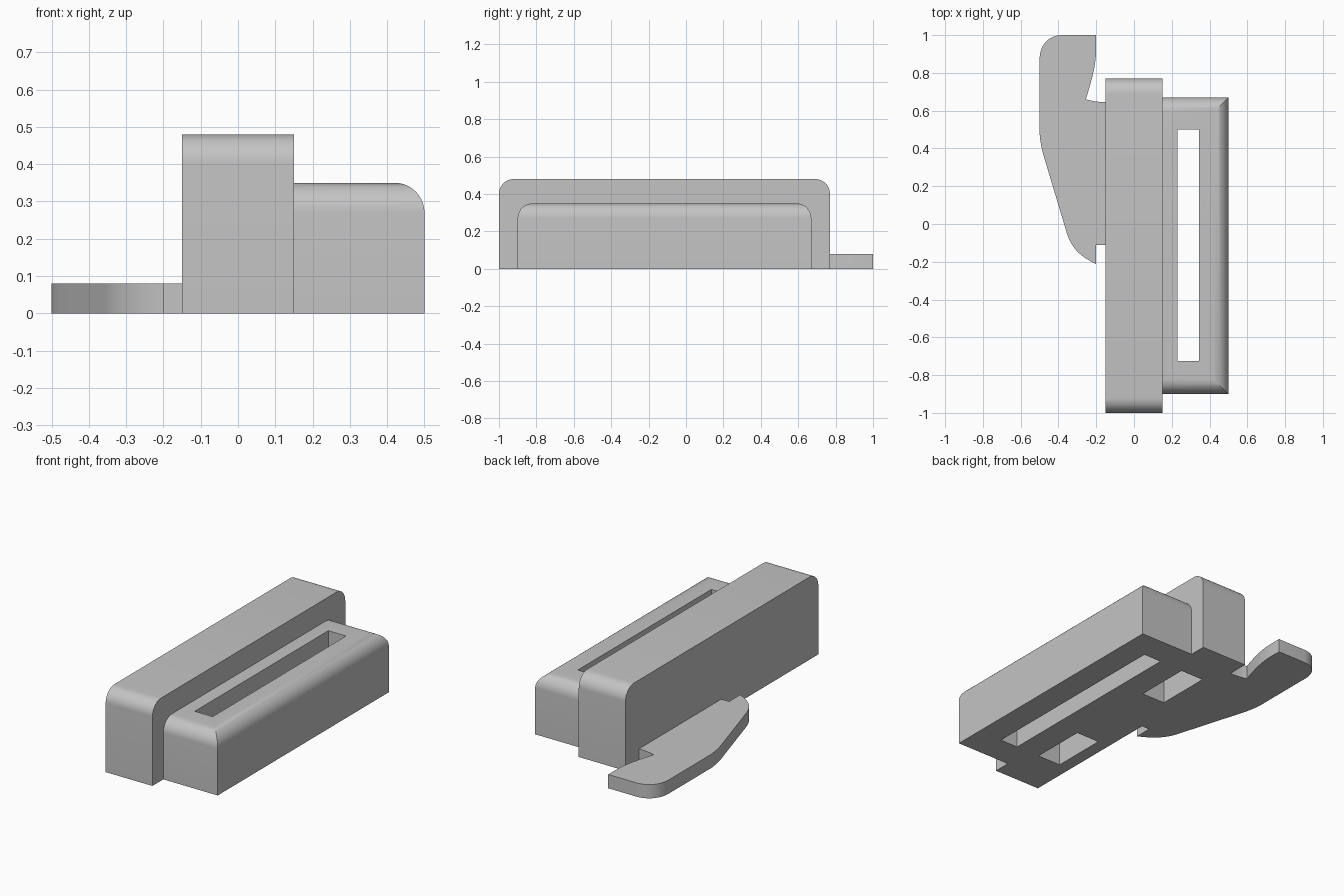
import bpy
import bmesh
import math
from mathutils import Vector
from mathutils.geometry import interpolate_bezier

cube = bpy.data.objects.get("Cube")
if cube:
    bpy.data.objects.remove(cube, do_unlink=True)

grey = bpy.data.materials.new("plain_grey")
grey.use_nodes = True
grey.diffuse_color = (0.55, 0.55, 0.55, 1)
grey.node_tree.nodes["Principled BSDF"].inputs["Base Color"].default_value = grey.diffuse_color


def add_object(name, bm):
    bmesh.ops.recalc_face_normals(bm, faces=bm.faces)
    mesh = bpy.data.meshes.new(name)
    bm.to_mesh(mesh)
    bm.free()
    mesh.materials.append(grey)
    obj = bpy.data.objects.new(name, mesh)
    bpy.context.collection.objects.link(obj)
    return obj


def block(name, low, high, round_sides=(), radius=0.08):
    """Box whose top edges on the given sides (axis, sign) are rounded."""
    low, high = Vector(low), Vector(high)
    bm = bmesh.new()
    bmesh.ops.create_cube(bm, size=1)
    for v in bm.verts:
        v.co = (low + high) / 2 + Vector(a * b for a, b in zip(v.co, high - low))
    edges = []
    for axis, sign in round_sides:
        side = high[axis] if sign > 0 else low[axis]
        edges += [e for e in bm.edges if all(
            abs(v.co[axis] - side) < 1e-4 and abs(v.co.z - high.z) < 1e-4 for v in e.verts)]
    if edges:
        bmesh.ops.bevel(bm, geom=edges, offset=radius, segments=10, profile=0.5,
                        affect='EDGES', clamp_overlap=False)
    return add_object(name, bm)


def cut(target, low, high):
    """Subtract a box from the target and drop the cutter."""
    cutter = block("cutter", low, high)
    cutter.hide_render = True
    mod = target.modifiers.new("cut", 'BOOLEAN')
    mod.operation = 'DIFFERENCE'
    mod.solver = 'EXACT'
    mod.object = cutter
    bpy.context.view_layer.objects.active = target
    bpy.ops.object.modifier_apply(modifier=mod.name)
    bpy.data.objects.remove(cutter, do_unlink=True)


# Tall central block with two pockets in its underside
tall_block = block("tall_block", (-0.15, -1, 0), (0.15, 0.77, 0.48), [(1, -1), (1, 1)])
for y0, y1 in ((-0.725, -0.395), (0.165, 0.495)):
    cut(tall_block, (-0.075, y0, -0.1), (0.075, y1, 0.38))

# Lower side block with a long slot right through it
slot_block = block("slot_block", (0.15, -0.9, 0), (0.5, 0.67, 0.35),
                   [(1, -1), (1, 1), (0, 1)])
cut(slot_block, (0.23, -0.725, -0.1), (0.345, 0.5, 0.5))


# Thin curved lever plate: runs of straight corners and bezier curves
def curve(*points):
    return interpolate_bezier(*[Vector((x, y, 0)) for x, y in points], 12)


outline = [Vector((-0.2, 1, 0))]
outline += curve((-0.38, 1), (-0.45, 1), (-0.5, 0.95), (-0.5, 0.87))
outline += curve((-0.5, 0.5), (-0.5, 0.45), (-0.49, 0.4), (-0.475, 0.35))
outline += curve((-0.355, -0.05), (-0.33, -0.13), (-0.28, -0.175), (-0.2, -0.212))
outline += [Vector(p) for p in ((-0.2, -0.11, 0), (-0.15, -0.11, 0))]
outline += curve((-0.15, 0.645), (-0.18, 0.645), (-0.22, 0.65), (-0.255, 0.66))
outline += curve((-0.25, 0.675), (-0.22, 0.78), (-0.204, 0.83), (-0.2, 0.92))

bm = bmesh.new()
base = bm.faces.new([bm.verts.new(p) for p in outline])
top = bmesh.ops.extrude_face_region(bm, geom=[base], use_keep_orig=True)
bmesh.ops.translate(bm, vec=(0, 0, 0.08),
                    verts=[g for g in top["geom"] if isinstance(g, bmesh.types.BMVert)])
lever_plate = add_object("lever_plate", bm)

# Smooth the rounded surfaces and keep the corners sharp
bpy.ops.object.select_all(action='DESELECT')
for obj in (tall_block, slot_block, lever_plate):
    obj.select_set(True)
bpy.context.view_layer.objects.active = tall_block
bpy.ops.object.shade_smooth_by_angle(angle=math.radians(30))
